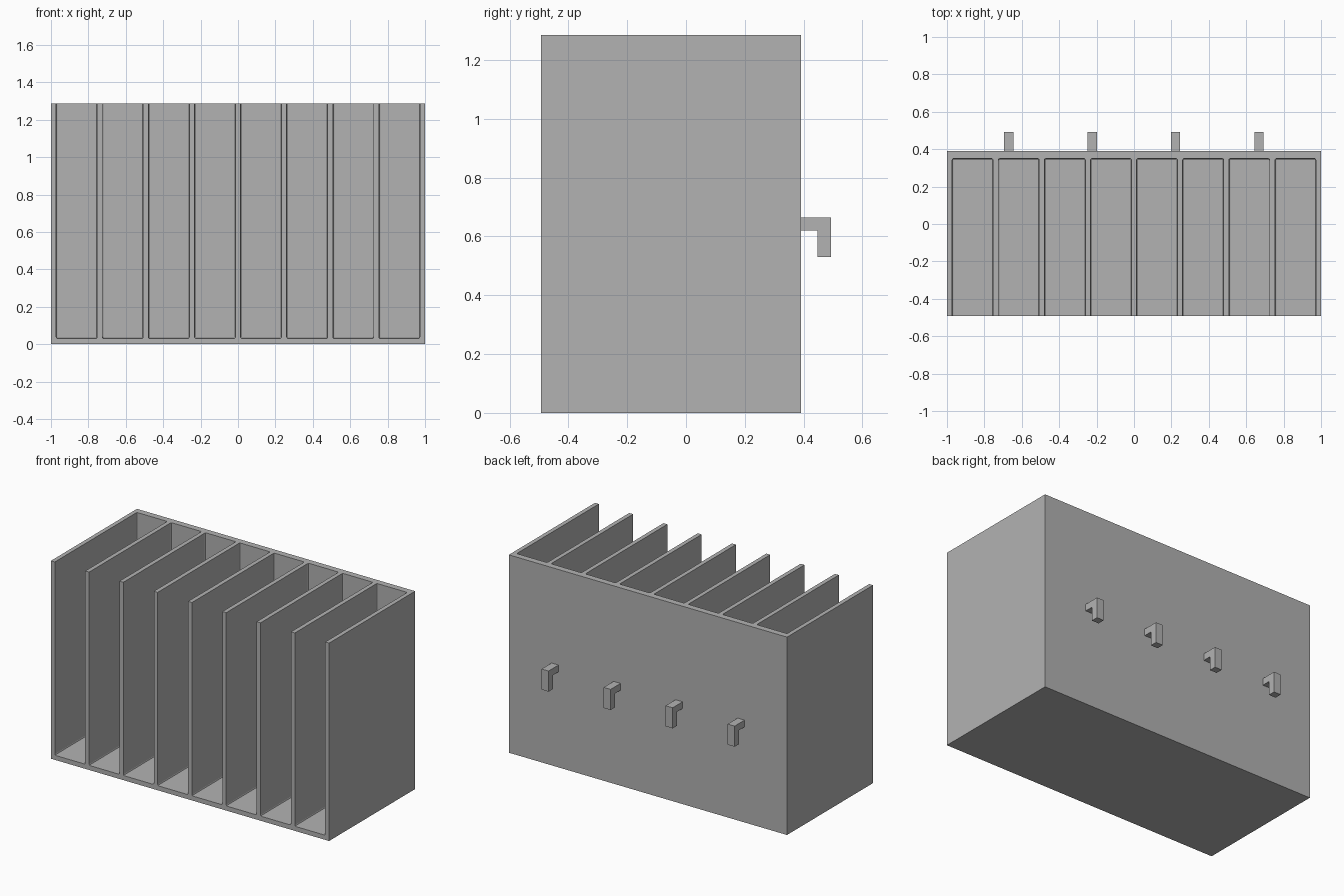
import bpy
import bmesh
from mathutils import Vector

old = bpy.data.objects.get("Cube")
if old:
    bpy.data.objects.remove(old, do_unlink=True)

# Overall sizes
FRONT, BACK, HEIGHT = -0.493, 0.391, 1.286
WALL, BACK_WALL, FLOOR = 0.028, 0.041, 0.03
SLOTS = 8
PITCH = (2 - WALL) / SLOTS
FILLET = 0.008

grey = bpy.data.materials.new("plain grey")
grey.use_nodes = True
GREY = (0.448, 0.448, 0.448, 1)
grey.diffuse_color = GREY
grey.node_tree.nodes["Principled BSDF"].inputs["Base Color"].default_value = GREY


def add_box(bm, low, high):
    """Add a box between two corners and return its vertices."""
    low, high = Vector(low), Vector(high)
    verts = bmesh.ops.create_cube(bm, size=1)["verts"]
    for v in verts:
        v.co = (low + high) / 2 + v.co * (high - low)
    return verts


def make_object(name, bm):
    mesh = bpy.data.meshes.new(name)
    bm.to_mesh(mesh)
    bm.free()
    mesh.materials.append(grey)
    obj = bpy.data.objects.new(name, mesh)
    bpy.context.collection.objects.link(obj)
    return obj


# Solid block that becomes the rack
bm = bmesh.new()
add_box(bm, (-1, FRONT, 0), (1, BACK, HEIGHT))
rack = make_object("divided_rack", bm)

# Slots open to the front and top, with softened inner corners
bm = bmesh.new()
for i in range(SLOTS):
    left = -1 + WALL + i * PITCH
    add_box(bm, (left, FRONT - 0.1, FLOOR),
            (left + PITCH - WALL, BACK - BACK_WALL, HEIGHT + 0.1))
bmesh.ops.bevel(bm, geom=bm.edges[:], offset=FILLET, segments=2,
                profile=0.5, affect='EDGES')
cutter = make_object("slot_cutter", bm)
cutter.hide_render = True

cut = rack.modifiers.new("slots", 'BOOLEAN')
cut.operation = 'DIFFERENCE'
cut.solver = 'EXACT'
cut.object = cutter
bpy.context.view_layer.objects.active = rack
bpy.ops.object.modifier_apply(modifier=cut.name)
bpy.data.objects.remove(cutter, do_unlink=True)

# Hanging hooks: an L profile extruded sideways
HOOK_WIDTH = 0.05
PROFILE = [(BACK, 0.665), (0.493, 0.665), (0.493, 0.531),
           (0.447, 0.531), (0.447, 0.621), (BACK, 0.621)]
for i in range(4):
    x = -0.67 + i * 0.446 - HOOK_WIDTH / 2
    bm = bmesh.new()
    side = bm.faces.new([bm.verts.new((x, y, z)) for y, z in PROFILE])
    grown = bmesh.ops.extrude_face_region(bm, geom=[side])["geom"]
    bmesh.ops.translate(bm, vec=(HOOK_WIDTH, 0, 0),
                        verts=[g for g in grown if isinstance(g, bmesh.types.BMVert)])
    bmesh.ops.recalc_face_normals(bm, faces=bm.faces[:])
    make_object(f"back_hook_{i + 1}", bm)
